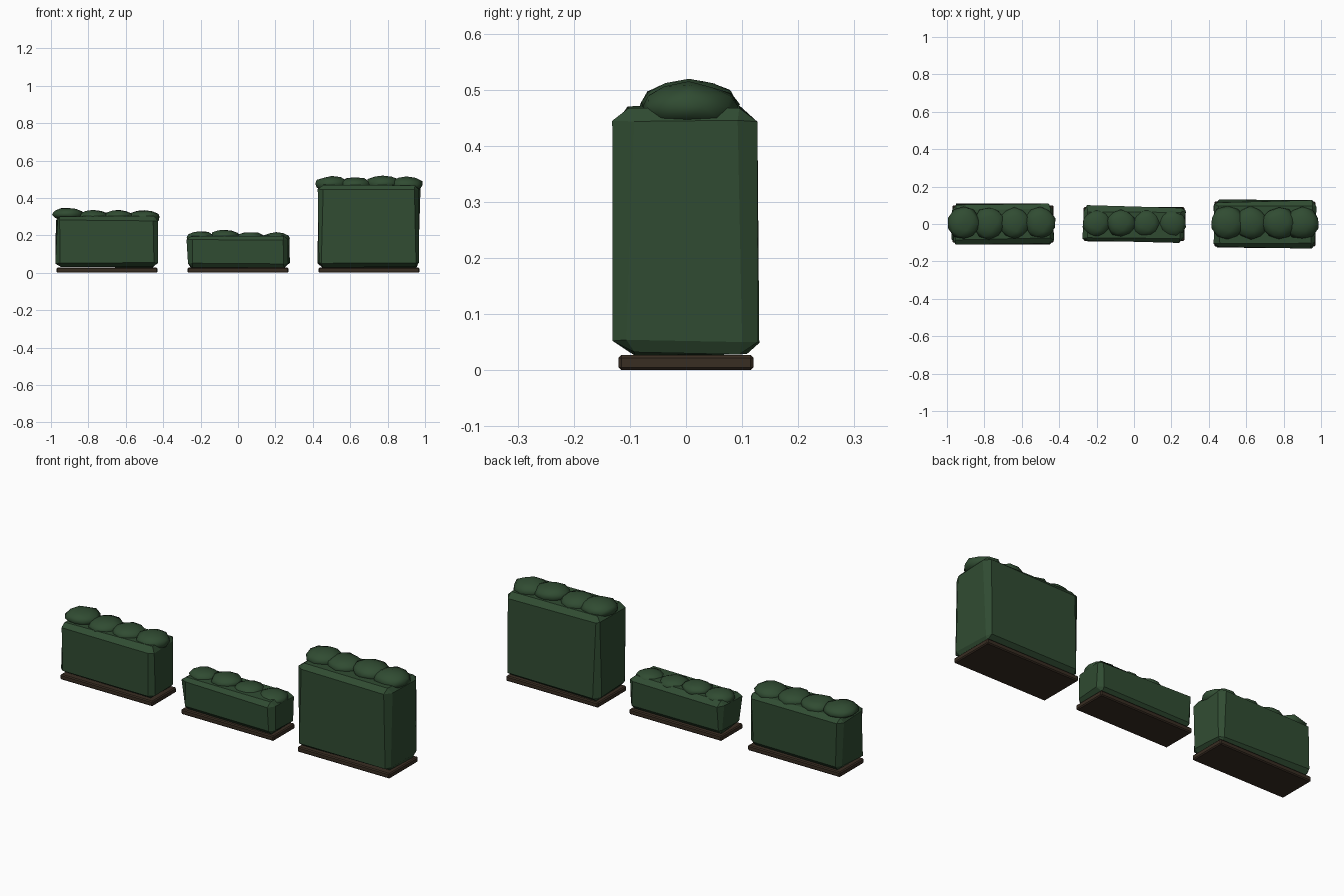
import bpy, bmesh, random
from mathutils import Vector

random.seed(7)

if "Cube" in bpy.data.objects:
    bpy.data.objects.remove(bpy.data.objects["Cube"])


def material(name, rgb):
    m = bpy.data.materials.new(name)
    m.use_nodes = True
    m.diffuse_color = (*rgb, 1)
    m.node_tree.nodes["Principled BSDF"].inputs["Base Color"].default_value = (*rgb, 1)
    return m


leaf = material("hedge green", (0.030, 0.072, 0.032))
soil = material("dark soil", (0.040, 0.026, 0.016))


def finish(bm, name, mat):
    mesh = bpy.data.meshes.new(name)
    bm.to_mesh(mesh)
    bm.free()
    mesh.materials.append(mat)
    ob = bpy.data.objects.new(name, mesh)
    bpy.context.collection.objects.link(ob)


def box(name, mat, x, size, z0, z1, bevel, jitter=0):
    """Chamfered box; jitter pulls the chamfered corners out of true."""
    bm = bmesh.new()
    bmesh.ops.create_cube(bm, size=1)
    for v in bm.verts:
        v.co = Vector((x + v.co.x * size[0], v.co.y * size[1],
                       (z0 + z1) / 2 + v.co.z * (z1 - z0)))
    bmesh.ops.bevel(bm, geom=bm.edges[:], offset=bevel, segments=1, affect='EDGES')
    for v in bm.verts:
        v.co += Vector([random.uniform(-jitter, jitter) * k for k in (0.8, 1, 0.4)])
    finish(bm, name, mat)


def clump(name, centre, radii):
    """Flattened, slightly lumpy leaf mound."""
    bm = bmesh.new()
    bmesh.ops.create_icosphere(bm, subdivisions=2, radius=1)
    for v in bm.verts:
        v.co *= random.uniform(0.93, 1.07)
        v.co = Vector(centre) + Vector([a * r for a, r in zip(v.co, radii)])
    for f in bm.faces:
        f.smooth = True
    finish(bm, name, leaf)


# name, centre x, base depth, body depth, body top, clump radii, clump (x offset, z) list
hedges = [
    ("medium", -0.70, 0.20, 0.205, 0.302, (0.085, 0.085, 0.036),
     [(-0.21, 0.312), (-0.075, 0.300), (0.06, 0.300), (0.20, 0.298)]),
    ("low", 0.0, 0.18, 0.185, 0.198, (0.076, 0.072, 0.032),
     [(-0.20, 0.190), (-0.07, 0.198), (0.065, 0.186), (0.205, 0.184)]),
    ("tall", 0.70, 0.24, 0.245, 0.468, (0.092, 0.088, 0.042),
     [(-0.20, 0.474), (-0.075, 0.468), (0.075, 0.478), (0.20, 0.470)]),
]

for name, x, base_depth, depth, top, radii, mounds in hedges:
    box(name + "_base", soil, x, (0.54, base_depth), 0.0, 0.027, 0.005)
    box(name + "_hedge_body", leaf, x, (0.54, depth), 0.029, top, 0.022, 0.009)
    for i, (dx, z) in enumerate(mounds):
        clump(f"{name}_leaf_clump_{i + 1}", (x + dx, 0.005, z), radii)
